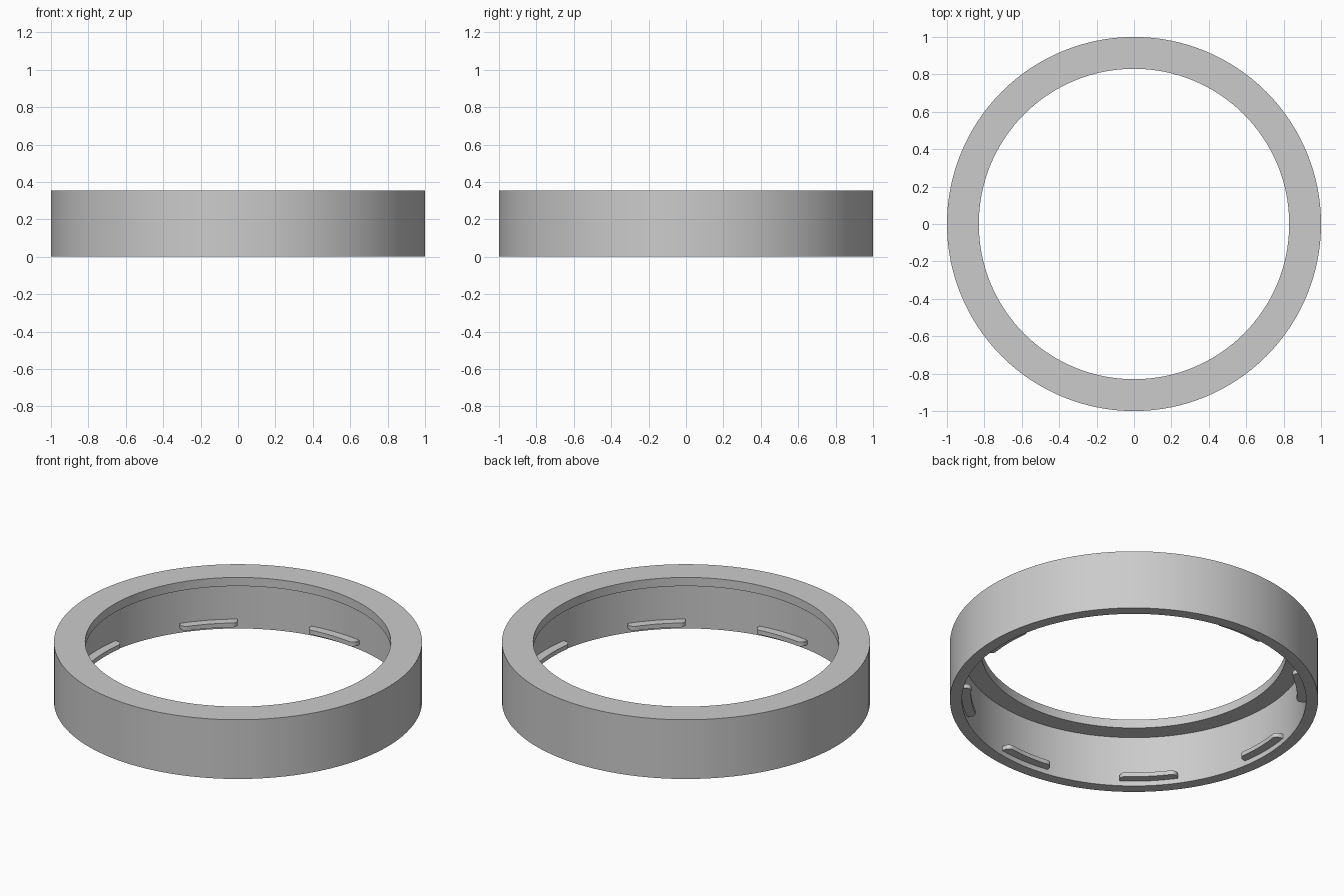
import bpy
import bmesh
from math import sin, cos, pi, radians, tau

cube = bpy.data.objects.get("Cube")
if cube:
    bpy.data.objects.remove(cube, do_unlink=True)

SEGMENTS = 128
WALL = 0.935       # inner radius of the skirt
LIP = 0.83         # inner radius of the top flange
HEIGHT = 0.355
FLANGE_Z = 0.303   # underside of the flange

grey = bpy.data.materials.new("light_grey")
grey.use_nodes = True
grey.diffuse_color = (0.6, 0.6, 0.6, 1)
grey.node_tree.nodes["Principled BSDF"].inputs["Base Color"].default_value = grey.diffuse_color


def finish(name, bm):
    """Turn a bmesh into a shaded object with sharp edges kept."""
    bmesh.ops.recalc_face_normals(bm, faces=bm.faces)
    mesh = bpy.data.meshes.new(name)
    bm.to_mesh(mesh)
    bm.free()
    mesh.materials.append(grey)
    obj = bpy.data.objects.new(name, mesh)
    bpy.context.collection.objects.link(obj)
    bpy.ops.object.select_all(action='DESELECT')
    obj.select_set(True)
    bpy.context.view_layer.objects.active = obj
    bpy.ops.object.shade_smooth_by_angle(angle=radians(30))
    return obj


# Ring: L-shaped section swept around the vertical axis
section = [(1, 0), (1, HEIGHT), (LIP, HEIGHT), (LIP, FLANGE_Z), (WALL, FLANGE_Z), (WALL, 0)]
bm = bmesh.new()
rings = []
for i in range(SEGMENTS):
    a = tau * i / SEGMENTS
    rings.append([bm.verts.new((r * cos(a), r * sin(a), z)) for r, z in section])
for i in range(SEGMENTS):
    here, there = rings[i], rings[(i + 1) % SEGMENTS]
    for j in range(len(section)):
        k = (j + 1) % len(section)
        bm.faces.new((here[j], there[j], there[k], here[k]))
finish("ring_body", bm)


def add_tab(name, centre):
    """Curved snap tab on the skirt's inside, with rounded inner corners."""
    inner, root, half, round_r = 0.885, 0.945, 0.155 / 0.9, 0.03
    # Half outline as (arc angle, radius), from the root to the middle
    side = [(half, root)]
    for i in range(6):
        t = pi / 2 * i / 5
        side.append((half - round_r * (1 - cos(t)) / 0.9, inner + round_r * (1 - sin(t))))
    inside = [(half * s, inner) for s in (0.6, 0.4, 0.2, 0, -0.2, -0.4, -0.6)]
    back = [(half * s, root) for s in (-0.5, 0, 0.5)]
    outline = side + inside + [(-a, r) for a, r in reversed(side)] + back
    bm = bmesh.new()
    base = bm.faces.new([bm.verts.new((r * cos(centre + a), r * sin(centre + a), 0.03))
                         for a, r in outline])
    top = bmesh.ops.extrude_face_region(bm, geom=[base])["geom"]
    bmesh.ops.translate(bm, vec=(0, 0, 0.026),
                        verts=[v for v in top if isinstance(v, bmesh.types.BMVert)])
    finish(name, bm)


# Eight tabs spaced evenly around the lower inside wall
for n in range(8):
    add_tab(f"snap_tab_{n + 1}", tau * n / 8)
